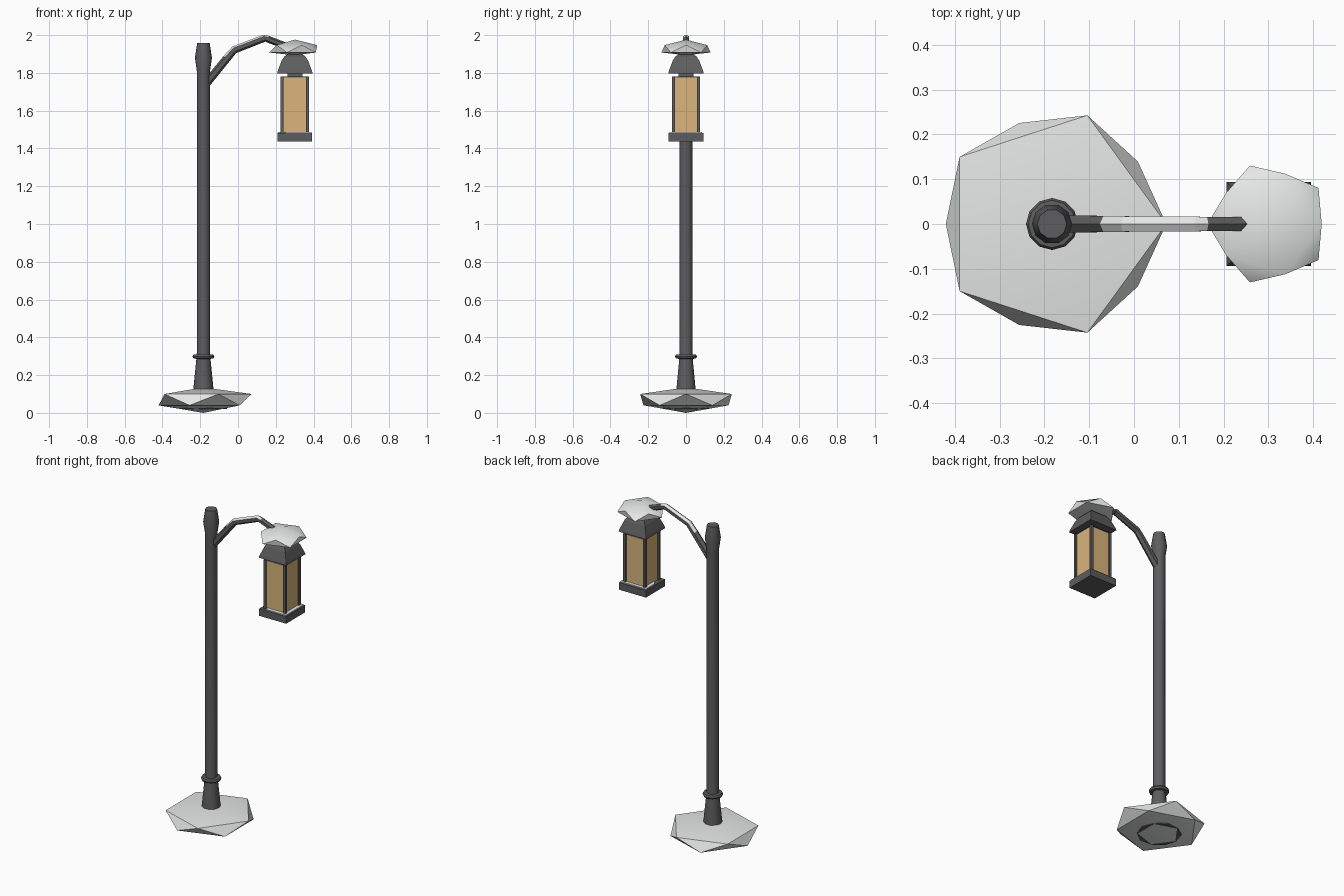
import bpy, bmesh, math
from mathutils import Vector

if "Cube" in bpy.data.objects:
    bpy.data.objects.remove(bpy.data.objects["Cube"])


def material(name, rgb):
    m = bpy.data.materials.new(name)
    m.use_nodes = True
    m.diffuse_color = (*rgb, 1)
    m.node_tree.nodes["Principled BSDF"].inputs["Base Color"].default_value = (*rgb, 1)
    return m


IRON = material("dark_iron", (0.11, 0.11, 0.115))
SNOW = material("snow", (0.80, 0.82, 0.81))
GLASS = material("warm_glass", (0.70, 0.46, 0.20))
POST_X, LAMP_X = -0.183, 0.301


def finish(name, bm, mats, smooth=None):
    bmesh.ops.recalc_face_normals(bm, faces=bm.faces)
    mesh = bpy.data.meshes.new(name)
    bm.to_mesh(mesh)
    bm.free()
    ob = bpy.data.objects.new(name, mesh)
    bpy.context.collection.objects.link(ob)
    for m in mats:
        mesh.materials.append(m)
    if smooth:
        bpy.ops.object.select_all(action='DESELECT')
        ob.select_set(True)
        bpy.context.view_layer.objects.active = ob
        bpy.ops.object.shade_smooth_by_angle(angle=math.radians(smooth))
    return ob


def bridge(bm, rings, cap=True):
    """Join equal rings of vertices into a tube."""
    n = len(rings[0])
    for a, b in zip(rings, rings[1:]):
        for i in range(n):
            j = (i + 1) % n
            bm.faces.new((a[i], a[j], b[j], b[i]))
    if cap:
        bm.faces.new(rings[0][::-1])
        bm.faces.new(rings[-1])


def circle(bm, x, r, z, n, turn=0.0):
    return [bm.verts.new((x + r * math.cos(turn + math.tau * i / n),
                          r * math.sin(turn + math.tau * i / n), z)) for i in range(n)]


def lathe(name, x, profile, n, mat, turn=0.0, smooth=None):
    bm = bmesh.new()
    bridge(bm, [circle(bm, x, r, z, n, turn) for r, z in profile])
    return finish(name, bm, [mat], smooth)


def square_stack(name, profile, mat):
    """Square cross-sections given as half width and height."""
    return lathe(name, LAMP_X, [(h * math.sqrt(2), z) for h, z in profile], 4, mat, math.pi / 4)


def box(name, x, y, z, sx, sy, sz, mat):
    bm = bmesh.new()
    bmesh.ops.create_cube(bm, size=1)
    for v in bm.verts:
        v.co = Vector((x + v.co.x * sx, y + v.co.y * sy, z + v.co.z * sz))
    return finish(name, bm, [mat])


def snow_lump(name, x, bottom, lower, upper, top):
    """Flattened twenty-sided lump of snow."""
    bm = bmesh.new()
    low = circle(bm, x, *lower, 5, math.pi / 5)
    high = circle(bm, x, *upper, 5)
    foot, peak = bm.verts.new((x, 0, bottom)), bm.verts.new((x, 0, top))
    for i in range(5):
        j = (i + 1) % 5
        bm.faces.new((high[i], low[i], high[j]))
        bm.faces.new((low[i], low[j], high[j]))
        bm.faces.new((high[i], high[j], peak))
        bm.faces.new((low[j], low[i], foot))
    return finish(name, bm, [SNOW], 30)


# Post with foot, ring and finial
lathe("foot_disc", POST_X, [(0.125, 0.02), (0.125, 0.05)], 10, IRON)
lathe("post", POST_X, [(0.056, 0.05), (0.053, 0.13), (0.038, 0.28), (0.035, 0.32),
                       (0.035, 1.81), (0.045, 1.88), (0.033, 1.958)], 10, IRON, smooth=40)
lathe("post_ring", POST_X, [(0.036, 0.286), (0.053, 0.288), (0.058, 0.298),
                            (0.053, 0.308), (0.036, 0.31)], 12, IRON)
snow_lump("ground_snow", POST_X, 0.0, (0.237, 0.04), (0.255, 0.1), 0.135)

# Six-sided bent arm, snowy along the top of its middle
path = [(-0.175, 1.735), (-0.06, 1.876), (-0.02, 1.922), (0.14, 1.984), (0.16, 1.978), (0.3, 1.925)]
points = [Vector((x, 0, z)) for x, z in path]
bm = bmesh.new()
rings = []
for k, p in enumerate(points):
    before, after = points[max(k - 1, 0)], points[min(k + 1, len(points) - 1)]
    along = (after - before).normalized()
    up = Vector((-along.z, 0, along.x))
    r = 0.022 - 0.005 * k / (len(points) - 1)
    rings.append([bm.verts.new(p + r * (up * math.cos(a) + Vector((0, 1, 0)) * math.sin(a)))
                  for a in [math.tau * i / 6 for i in range(6)]])
bridge(bm, rings)
bmesh.ops.recalc_face_normals(bm, faces=bm.faces)
for f in bm.faces:
    if f.normal.z > 0.2 and -0.08 < f.calc_center_median().x < 0.16:
        f.material_index = 1
finish("arm", bm, [IRON, SNOW])

# Lantern
square_stack("lantern_base", [(0.092, 1.438), (0.092, 1.482)], IRON)
square_stack("lantern_glass", [(0.066, 1.482), (0.066, 1.775)], GLASS)
for sx in (-1, 1):
    for sy in (-1, 1):
        box("lantern_corner_post", LAMP_X + sx * 0.067, sy * 0.067, 1.631,
            0.016, 0.016, 0.302, IRON)
square_stack("lantern_collar", [(0.066, 1.775), (0.066, 1.782), (0.04, 1.782), (0.04, 1.8)], IRON)
square_stack("lantern_roof", [(0.094, 1.797), (0.09, 1.812), (0.07, 1.865),
                              (0.055, 1.888), (0.035, 1.9), (0.03, 1.94)], IRON)
snow_lump("roof_snow", LAMP_X, 1.893, (0.137, 1.908), (0.118, 1.947), 1.976)

# Thin snow patch on the lantern base, bare at one corner
outline = [(-0.05, -0.088), (0.088, -0.088), (0.088, 0.086), (-0.088, 0.086), (-0.088, 0.0), (-0.06, -0.03)]
bm = bmesh.new()
bridge(bm, [[bm.verts.new((LAMP_X + x, y, z)) for x, y in outline] for z in (1.481, 1.488)])
finish("base_snow", bm, [SNOW])
